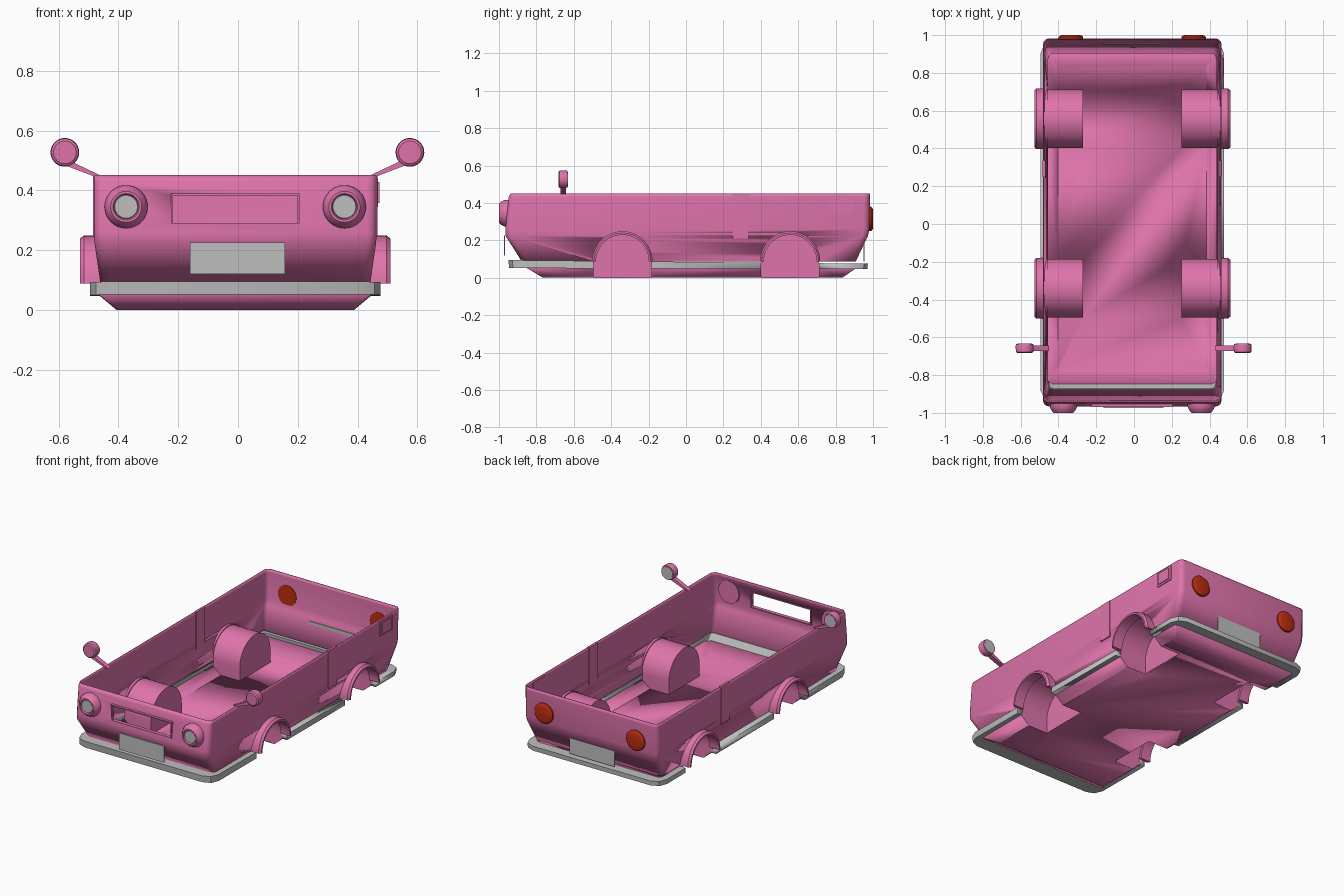
import bpy, bmesh, math
from mathutils import Vector

if "Cube" in bpy.data.objects:
    bpy.data.objects.remove(bpy.data.objects["Cube"])

CX = -0.009            # body centre line


def material(name, rgb):
    m = bpy.data.materials.new(name)
    m.diffuse_color = (*rgb, 1)
    m.use_nodes = True
    m.node_tree.nodes["Principled BSDF"].inputs["Base Color"].default_value = m.diffuse_color
    return m


PINK = material("pink paint", (0.74, 0.175, 0.41))
GREY = material("light grey", (0.52, 0.52, 0.52))
RED = material("dark red", (0.50, 0.027, 0.005))


def make(name, verts, faces, mat, smooth=True):
    bm = bmesh.new()
    vs = [bm.verts.new(v) for v in verts]
    for f in faces:
        bm.faces.new([vs[i] for i in f])
    bmesh.ops.remove_doubles(bm, verts=bm.verts, dist=1e-5)
    bmesh.ops.recalc_face_normals(bm, faces=bm.faces)
    me = bpy.data.meshes.new(name)
    bm.to_mesh(me)
    bm.free()
    me.materials.append(mat)
    ob = bpy.data.objects.new(name, me)
    bpy.context.collection.objects.link(ob)
    if smooth:
        bpy.ops.object.select_all(action='DESELECT')
        ob.select_set(True)
        bpy.context.view_layer.objects.active = ob
        bpy.ops.object.shade_smooth_by_angle(angle=math.radians(35))
    return ob


def bridge(name, rings, mat, closed=True, wrap=False, caps=(False, False)):
    """Skin a list of equal-length point rings."""
    n, k = len(rings[0]), len(rings)
    faces = []
    for i in range(k if wrap else k - 1):
        for j in range(n if closed else n - 1):
            a, b, j2 = i * n, (i + 1) % k * n, (j + 1) % n
            faces.append((a + j, a + j2, b + j2, b + j))
    if caps[0]:
        faces.append(tuple(range(n)))
    if caps[1]:
        faces.append(tuple(range((k - 1) * n, k * n)))
    return make(name, [p for r in rings for p in r], faces, mat)


def rounded(hx, y0, y1, z, r, n=3):
    """Rounded rectangle in plan; z may be a function of y."""
    out = []
    for cx, cy, a0 in ((hx - r, y1 - r, 0), (r - hx, y1 - r, 90),
                       (r - hx, y0 + r, 180), (hx - r, y0 + r, 270)):
        for i in range(n + 1):
            a = math.radians(a0 + 90 * i / n)
            y = cy + r * math.sin(a)
            out.append((CX + cx + r * math.cos(a), y, z(y) if callable(z) else z))
    return out


def lathe_y(name, x, z, prof, mat, n=32):
    """Turn (y, radius) points about an axis along y, capped at both ends."""
    rings = [[(x + r * math.cos(2 * math.pi * i / n), y, z + r * math.sin(2 * math.pi * i / n))
              for i in range(n)] for y, r in prof]
    return bridge(name, rings, mat, caps=(True, True))


def box(name, x0, x1, y0, y1, z0, z1, mat):
    ring = lambda z: [(x0, y0, z), (x1, y0, z), (x1, y1, z), (x0, y1, z)]
    return bridge(name, [ring(z0), ring(z1)], mat, caps=(True, True))


def apply_mod(ob, kind, **kw):
    m = ob.modifiers.new("m", kind)
    for k, v in kw.items():
        setattr(m, k, v)
    bpy.context.view_layer.objects.active = ob
    bpy.ops.object.modifier_apply(modifier=m.name)


def cut(ob, cutter):
    apply_mod(ob, 'BOOLEAN', operation='DIFFERENCE', object=cutter, solver='EXACT')


# body shell
body = bridge("body_shell", [rounded(0.470, -0.935, 0.980, 0.45, 0.03),
                             rounded(0.470, -0.945, 0.980, 0.43, 0.03),
                             rounded(0.470, -0.963, 0.978, 0.26, 0.03),
                             rounded(0.468, -0.962, 0.970, 0.225, 0.03),
                             rounded(0.448, -0.875, 0.905, 0.088, 0.03)], PINK)
apply_mod(body, 'SOLIDIFY', thickness=0.006, offset=0)

# floor pan with sloping sides
pan = bridge("floor_pan", [rounded(0.455, -0.848, 0.908, 0.053, 0.01),
                           rounded(0.395, -0.765, 0.835, 0.003, 0.01)], PINK, caps=(False, True))
apply_mod(pan, 'SOLIDIFY', thickness=0.005, offset=0)

# wrap-around bumper, sloping slightly to the rear
top = lambda y: 0.085 - 0.01 * y
low = lambda y: 0.049 - 0.003 * y
bumper = bridge("bumper", [rounded(0.445, -0.872, 0.905, top, 0.03, 2),
                           rounded(0.486, -0.950, 0.972, top, 0.07, 2),
                           rounded(0.486, -0.945, 0.970, low, 0.07, 2),
                           rounded(0.452, -0.845, 0.908, low, 0.03, 2)], GREY, wrap=True)

# wheel wells and arches
WZ, WR, N = 0.088, 0.155, 24
arch = [(WR * math.cos(math.pi * i / N), WZ + WR * math.sin(math.pi * i / N)) for i in range(N + 1)]
helpers = []
for yc, end in ((-0.34, "front"), (0.557, "rear")):
    for s, side in ((-1, "left"), (1, "right")):
        prof = [(WR, 0.0), (WR, 0.05)] + arch + [(-WR, 0.05), (-WR, 0.0)]
        inner = [(CX + s * 0.26, yc + y, z) for y, z in prof]
        outer = [(CX + s * min(0.47, 0.397 + 1.2 * z), yc + y, z) for y, z in prof]
        bridge(f"{end}_{side}_wheel_well", [inner, outer], PINK, closed=False, caps=(True, False))
        # flared lip round the opening
        lip = ((0.45, 0.161), (0.506, 0.161), (0.519, 0.151), (0.519, 0.141), (0.45, 0.141))
        rings = [[(CX + s * x, yc + r * math.cos(math.pi * i / N), WZ + r * math.sin(math.pi * i / N))
                  for x, r in lip] for i in range(N + 1)]
        bridge(f"{end}_{side}_arch_lip", rings, PINK, caps=(True, True))
        # opening cutter
        cprof = [(WR, -0.1)] + arch + [(-WR, -0.1)]
        helpers.append(bridge("arch_cutter", [[(CX + s * x, yc + y, z) for y, z in cprof]
                                              for x in (0.26, 0.7)], PINK, caps=(True, True)))
for c in helpers:
    for ob in (body, pan, bumper):
        cut(ob, c)

# grille opening with frame
gx0, gx1, gz0, gz1 = -0.217, 0.199, 0.29, 0.382
grille_cut = box("grille_cutter", gx0, gx1, -1.05, -0.85, gz0, gz1, PINK)
cut(body, grille_cut)
helpers.append(grille_cut)


def rect(y, g):
    return [(gx0 - g, y, gz0 - g), (gx1 + g, y, gz0 - g), (gx1 + g, y, gz1 + g), (gx0 - g, y, gz1 + g)]


bridge("grille_frame", [rect(-0.945, 0), rect(-0.968, 0), rect(-0.968, 0.007), rect(-0.945, 0.007)],
       PINK, wrap=True)
for c in helpers:
    bpy.data.objects.remove(c)

# lamps, mirrors and door pillars on both sides
for s, side in ((-1, "left"), (1, "right")):
    x = CX + s * 0.365
    lathe_y(side + "_headlight_housing", x, 0.345,
            [(-0.94, 0.072), (-0.968, 0.072), (-0.986, 0.063), (-1.0, 0.052), (-1.0, 0.044), (-0.99, 0.04)], PINK)
    lathe_y(side + "_headlight_lens", x, 0.345, [(-0.988, 0.041), (-0.994, 0.038)], GREY)
    lathe_y(side + "_tail_light", CX + s * 0.325, 0.315,
            [(0.974, 0.065), (0.99, 0.065), (0.997, 0.058), (1.0, 0.048)], RED)
    mx = -0.002 + s * 0.577
    lathe_y(side + "_mirror_housing", mx, 0.527,
            [(-0.683, 0.038), (-0.677, 0.046), (-0.645, 0.048), (-0.634, 0.044)], PINK)
    lathe_y(side + "_mirror_glass", mx, 0.527, [(-0.636, 0.038), (-0.632, 0.038)], GREY)
    arm = ((0.44, 0.445), (0.468, 0.445), (0.578, 0.487), (0.55, 0.497))
    bridge(side + "_mirror_arm", [[(CX + s * px, y, pz) for px, pz in arm] for y in (-0.672, -0.642)],
           PINK, caps=(True, True))
    xa, xb = sorted((CX + s * 0.459, CX + s * 0.476))
    box(side + "_door_pillar", xa, xb, 0.25, 0.335, 0.21, 0.45, PINK)

# fuel flap on the right side: rim and raised panel
box("fuel_flap_rim", 0.455, 0.469, 0.77, 0.895, 0.345, 0.44, PINK)
box("fuel_flap", 0.455, 0.474, 0.785, 0.88, 0.357, 0.428, PINK)

# number plates
box("front_plate", -0.161, 0.157, -0.973, -0.967, 0.12, 0.225, GREY)
box("rear_plate", -0.161, 0.157, 0.949, 0.955, 0.088, 0.208, GREY)
